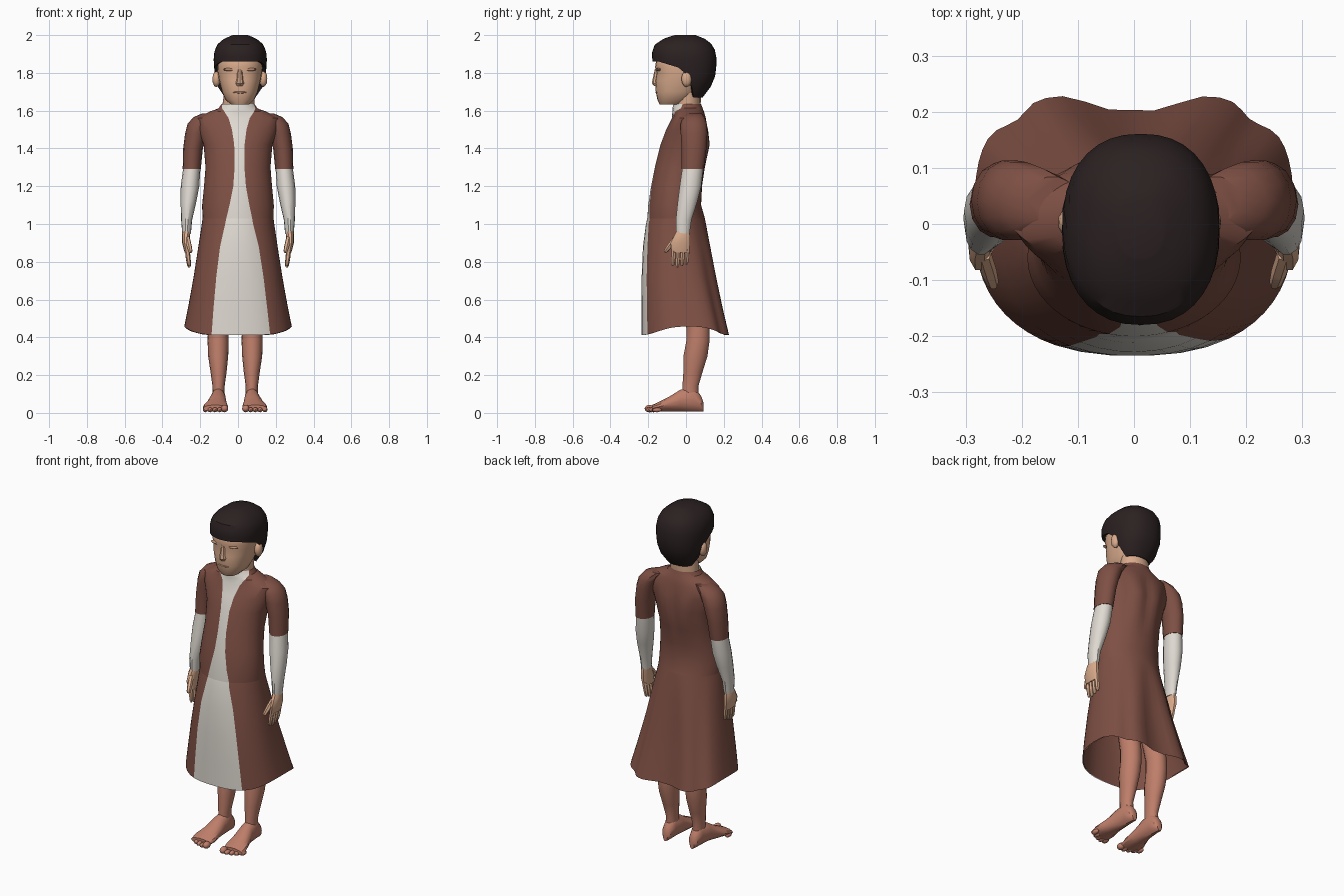
import bpy, bmesh, math
from mathutils import Vector, Matrix

cube = bpy.data.objects.get("Cube")
if cube:
    bpy.data.objects.remove(cube, do_unlink=True)


def material(name, r, g, b):
    mat = bpy.data.materials.new(name)
    mat.use_nodes = True
    mat.diffuse_color = (r, g, b, 1)
    shader = mat.node_tree.nodes["Principled BSDF"]
    shader.inputs["Base Color"].default_value = (r, g, b, 1)
    shader.inputs["Roughness"].default_value = 0.9
    return mat


BROWN = material("brown cloth", .21, .08, .058)
WHITE = material("off white cloth", .74, .70, .64)
LEG_SKIN = material("rosy skin", .52, .21, .145)
FACE_SKIN = material("light skin", .70, .41, .265)
SHADE_SKIN = material("brow and lip skin", .50, .26, .165)
HAIR = material("black hair", .024, .015, .015)

parts = []


def finish(name, bm, mats):
    bmesh.ops.recalc_face_normals(bm, faces=bm.faces)
    mesh = bpy.data.meshes.new(name)
    bm.to_mesh(mesh)
    bm.free()
    for mat in mats:
        mesh.materials.append(mat)
    obj = bpy.data.objects.new(name, mesh)
    bpy.context.collection.objects.link(obj)
    parts.append(obj)
    return obj


def loft(name, rings, mats, rule=None, caps=(True, True)):
    """Skin a stack of closed rings; rule(column) picks the material."""
    bm = bmesh.new()
    rows = [[bm.verts.new(p) for p in ring] for ring in rings]
    count = len(rows[0])
    for low, high in zip(rows, rows[1:]):
        for i in range(count):
            j = (i + 1) % count
            face = bm.faces.new((low[i], low[j], high[j], high[i]))
            face.material_index = rule(i) if rule else 0
    for row, cap in ((rows[0], caps[0]), (rows[-1], caps[1])):
        if cap:
            bm.faces.new(row)
    return finish(name, bm, mats)


def oval(t, cx, a, front, back, z, e=2.0):
    """Point on a horizontal superellipse; the front is at t = -90 degrees."""
    c, s = math.cos(t), math.sin(t)
    x = math.copysign(abs(c) ** (2 / e), c)
    y = math.copysign(abs(s) ** (2 / e), s)
    return Vector((cx + a * x, (front + back) / 2 + (back - front) / 2 * y, z))


def turn(n):
    return [math.tau * i / n for i in range(n)]


def stack(name, table, mat, n=12, e=2.0, side=1, shift=0.0):
    """Upright limb from rows of height, centre x, half width, front y, back y."""
    rings = [[oval(t, side * cx + shift, a, f, b, z, e) for t in turn(n)]
             for z, cx, a, f, b in table]
    return loft(name, rings, [mat])


def ball(name, centre, size, mat, detail=2):
    bm = bmesh.new()
    bmesh.ops.create_icosphere(bm, subdivisions=detail, radius=1,
                               matrix=Matrix.LocRotScale(Vector(centre), None, Vector(size)))
    return finish(name, bm, [mat])


def finger(name, start, end, radius, mat):
    start, end = Vector(start), Vector(end)
    frame = (end - start).to_track_quat('Z', 'Y')
    rings = [[start.lerp(end, k) + frame @ Vector((math.cos(t), math.sin(t), 0)) * radius * w
              for t in turn(6)] for k, w in ((0, 1), (.55, 1), (.9, .8), (1, .4))]
    return loft(name, rings, [mat])


# Robe: the first STRIP columns are the white front panel, the rest the brown coat
STRIP, COAT = 6, 48
ROUND = (2.0, 2.0)


def robe_ring(z, a, front, back, left, right, boxy=ROUND, fold=0.0, hem=0.0):
    def angle(x):
        u = max(-.97, min(.97, x / a))
        return -math.acos(math.copysign(abs(u) ** (boxy[0] / 2), u))
    t0, t1 = angle(left), angle(right)
    angles = [t0 + (t1 - t0) * i / STRIP for i in range(STRIP)]
    angles += [t1 + (t0 + math.tau - t1) * i / COAT for i in range(COAT)]
    ring = []
    for t in angles:
        s = math.sin(t)
        p = oval(t, 0, a, front, back, z, boxy[s > 0])
        # folds are deepest at the middle of the back
        depth = fold * max(0, s) ** 3 * abs(math.cos(4 * (t - math.pi / 2))) ** 3
        p.x *= 1 - depth
        p.y *= 1 - depth
        p.z += hem * (1 - s * s) ** 2
        ring.append(p)
    return ring


def robe(name, table):
    rings = [robe_ring(*row) for row in table]
    loft(name, rings, [BROWN, WHITE], lambda i: int(i < STRIP), (False, False))
    return rings


robe("robe_bodice", [
    (1.03, .188, -.205, .10, -.062, .075),
    (1.1, .19, -.20, .08, -.045, .06),
    (1.2, .18, -.185, .085, -.025, .042),
    (1.3, .172, -.165, .105, -.018, .034, ROUND, .08),
    (1.42, .182, -.135, .132, -.02, .035, ROUND, .14),
    (1.5, .212, -.105, .122, -.032, .045, ROUND, .12),
    (1.56, .222, -.075, .105, -.05, .062),
    (1.595, .15, -.072, .095, -.072, .085),
    (1.613, .102, -.072, .088, -.085, .092),
    (1.635, .088, -.066, .08, -.083, .083)])
skirt = robe("robe_skirt", [
    (.412, .285, -.235, .236, -.14, .17, (2.4, 3.2), .15, .045),
    (.55, .262, -.235, .203, -.13, .155, (2.4, 3.0), .15, .02),
    (.72, .235, -.235, .167, -.115, .135, (2.3, 2.6), .14),
    (.88, .21, -.228, .135, -.095, .11, (2.1, 2.3), .08),
    (1.0, .192, -.212, .108, -.068, .08, ROUND, .02),
    (1.03, .188, -.205, .10, -.062, .075)])
loft("skirt_lining", [[Vector((p.x * .98, p.y * .98, p.z)) for p in ring] for ring in skirt],
     [BROWN], caps=(False, True))

# Neck and head
stack("neck", [(1.55, 0, .08, -.055, .07), (1.64, .003, .084, -.058, .078),
               (1.72, .01, .08, -.06, .08)], FACE_SKIN, 16)
stack("head", [
    (1.632, .01, .048, -.138, -.02), (1.66, .01, .078, -.152, .03),
    (1.70, .01, .095, -.16, .07), (1.76, .01, .110, -.163, .10),
    (1.80, .01, .117, -.156, .11), (1.83, .01, .119, -.164, .11),
    (1.88, .01, .118, -.155, .11), (1.95, .01, .08, -.10, .08)], FACE_SKIN, 24, 2.3)
NOSE_SECTION = (-1, 0), (-.5, .8), (0, 1), (.5, .8), (1, 0)
loft("nose", [[Vector((.01 + x * w, -.145 - k * rise, z)) for x, k in NOSE_SECTION]
              for z, w, rise in ((1.73, .024, .022), (1.745, .030, .036),
                                 (1.765, .024, .032), (1.82, .015, .02))], [FACE_SKIN])
ball("mouth", (.01, -.154, 1.697), (.038, .008, .006), SHADE_SKIN)
for side, label in ((1, "left"), (-1, "right")):
    ball(label + "_ear", (.01 + side * .124, .003, 1.768), (.022, .028, .044), FACE_SKIN)
    ball(label + "_brow", (.01 + side * .052, -.143, 1.818), (.036, .015, .009), SHADE_SKIN)

# Hair: a cap whose lower rim drops behind the ears
HAIR_PROFILE = [
    (1.66, .078, -.06, .08), (1.72, .118, -.12, .128), (1.78, .134, -.16, .154),
    (1.86, .141, -.178, .163), (1.91, .139, -.180, .158), (1.95, .122, -.165, .14),
    (1.98, .088, -.12, .10), (2.0, .04, -.06, .05)]


def profile(table, z):
    for low, high in zip(table, table[1:]):
        if z <= high[0]:
            k = (z - low[0]) / (high[0] - low[0])
            return [p + (q - p) * k for p, q in zip(low[1:], high[1:])]
    return table[-1][1:]


def rim(t):
    s = math.sin(t)
    if s < -.05:
        return 1.82 + .04 * min(1, -s * 1.3)
    return 1.82 - .15 * min(1, (s + .05) / .35)


hair_rings = []
for k in range(10):
    row = []
    for t in turn(36):
        z = rim(t) + (2 - rim(t)) * math.sin(k / 9 * math.pi / 2)
        row.append(oval(t, .012, *profile(HAIR_PROFILE, z), z, 2.3))
    hair_rings.append(row)
under = [Vector((p.x * .8, p.y * .8, p.z + .008)) for p in hair_rings[0]]
loft("hair", [under] + hair_rings, [HAIR], caps=(False, True))

# Arms, hands, legs and feet
for side, label in ((1, "left"), (-1, "right")):
    stack(label + "_sleeve", [
        (1.29, .245, .048, -.025, .095), (1.4, .238, .052, -.025, .11),
        (1.48, .222, .058, -.03, .115), (1.53, .205, .062, -.03, .112),
        (1.565, .175, .062, -.02, .10), (1.585, .145, .045, 0, .085)], BROWN, 14, side=side)
    stack(label + "_forearm", [
        (.95, .272, .023, -.052, .02), (1.02, .272, .029, -.055, .03),
        (1.12, .262, .042, -.045, .062), (1.2, .254, .049, -.035, .082),
        (1.29, .245, .046, -.022, .092)], WHITE, 14, side=side)
    stack(label + "_palm", [
        (.85, .268, .015, -.078, .018), (.90, .275, .021, -.084, .024),
        (.94, .275, .022, -.064, .022), (.97, .272, .020, -.047, .016)],
        FACE_SKIN, 10, 2.4, side)
    for i in range(4):
        y = -.064 + .024 * i
        finger(f"{label}_finger_{i + 1}", (side * .270, y, .87),
               (side * .258, y - .006, .770 + .008 * abs(i - 1)), .0125, FACE_SKIN)
    finger(label + "_thumb", (side * .268, -.055, .925), (side * .25, -.112, .85),
           .014, FACE_SKIN)

    stack(label + "_leg", [
        (.06, .088, .032, -.02, .07), (.14, .088, .032, -.02, .066),
        (.22, .088, .043, -.015, .09), (.3, .09, .053, -.015, .115),
        (.38, .09, .056, 0, .126), (.45, .09, .054, 0, .125),
        (.6, .085, .058, -.03, .10), (.9, .08, .07, -.08, .04)],
        LEG_SKIN, 14, side=side, shift=-.015)
    foot = []
    for y, cx, w, top in ((.092, .088, .014, .05), (.08, .088, .028, .085),
                          (.04, .088, .037, .135), (-.03, .090, .042, .118),
                          (-.09, .097, .054, .08), (-.14, .103, .066, .055),
                          (-.18, .106, .063, .036)):
        foot.append([Vector((side * cx - .015 + w * math.cos(t), y,
                             .006 + top / 2 * (1 + math.sin(t)))) for t in turn(14)])
    loft(label + "_foot", foot, [LEG_SKIN])
    for i in range(5):
        size = .020 if i == 0 else .0135
        ball(f"{label}_toe_{i + 1}",
             (side * (.056 + .0255 * i) - .015, -.194 + .0025 * i * i, size + .003),
             (size, .026, size), LEG_SKIN)

# Soft shading with crisp creases
bpy.ops.object.select_all(action='DESELECT')
for obj in parts:
    obj.select_set(True)
bpy.context.view_layer.objects.active = parts[0]
bpy.ops.object.shade_smooth_by_angle(angle=math.radians(32))
